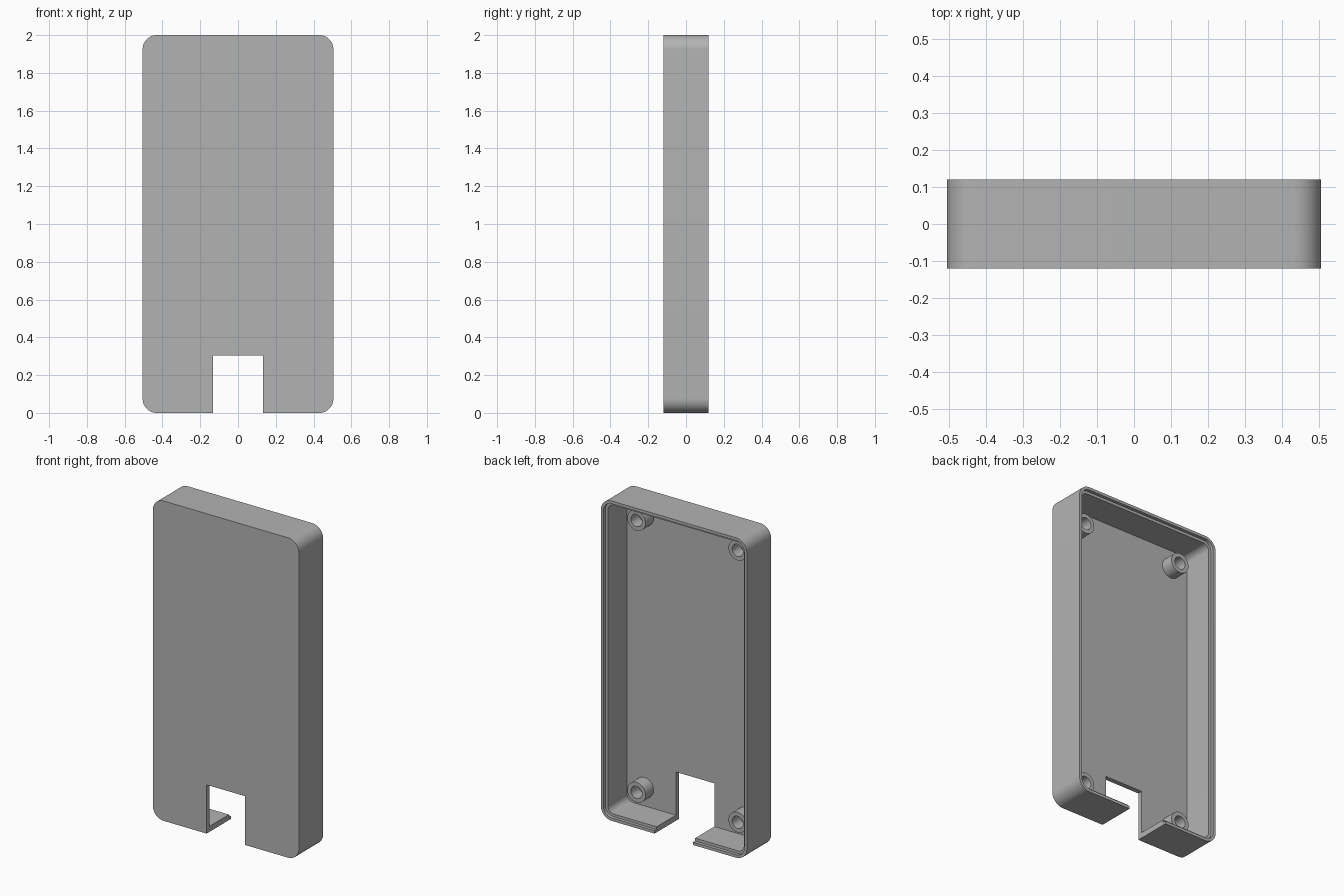
import bpy, bmesh
from math import cos, sin, pi, radians

if "Cube" in bpy.data.objects:
    bpy.data.objects.remove(bpy.data.objects["Cube"], do_unlink=True)

WIDTH, HEIGHT, DEPTH = 1.01, 2.0, 0.24
CORNER = 0.075
PANEL, WALL, RIM, STEP = 0.03, 0.035, 0.018, 0.02
FRONT, BACK = -DEPTH / 2, DEPTH / 2
FLOOR = FRONT + PANEL

grey = bpy.data.materials.new("plastic_grey")
grey.use_nodes = True
colour = (0.45, 0.45, 0.45, 1)
grey.diffuse_color = colour
grey.node_tree.nodes["Principled BSDF"].inputs["Base Color"].default_value = colour


def rounded_ring(inset, y, steps=12):
    """Rounded rectangle in the xz plane, shrunk by inset."""
    r = CORNER - inset
    cx, cz = WIDTH / 2 - CORNER, HEIGHT / 2 - CORNER
    points = []
    for quarter, (sx, sz) in enumerate([(1, 1), (-1, 1), (-1, -1), (1, -1)]):
        for i in range(steps + 1):
            a = (quarter + i / steps) * pi / 2
            points.append((sx * cx + r * cos(a), y, HEIGHT / 2 + sz * cz + r * sin(a)))
    return points


def circle_ring(radius, y, x, z, count=40):
    return [(x + radius * cos(2 * pi * i / count), y, z + radius * sin(2 * pi * i / count))
            for i in range(count)]


def loft(name, rings):
    """Skin a stack of matching rings and cap both ends."""
    bm = bmesh.new()
    loops = [[bm.verts.new(p) for p in ring] for ring in rings]
    for a, b in zip(loops, loops[1:]):
        for i in range(len(a)):
            j = (i + 1) % len(a)
            bm.faces.new((a[i], a[j], b[j], b[i]))
    bm.faces.new(loops[0])
    bm.faces.new(loops[-1])
    bmesh.ops.recalc_face_normals(bm, faces=bm.faces)
    mesh = bpy.data.meshes.new(name)
    bm.to_mesh(mesh)
    bm.free()
    mesh.materials.append(grey)
    obj = bpy.data.objects.new(name, mesh)
    bpy.context.collection.objects.link(obj)
    return obj


def smooth(obj):
    bpy.ops.object.select_all(action="DESELECT")
    obj.select_set(True)
    bpy.context.view_layer.objects.active = obj
    bpy.ops.object.shade_smooth_by_angle(angle=radians(30))


# Tray: outer shell, stepped rim and hollow interior open to the back
tray = loft("case_shell", [
    rounded_ring(0, FRONT), rounded_ring(0, BACK),
    rounded_ring(RIM, BACK), rounded_ring(RIM, BACK - STEP),
    rounded_ring(WALL, BACK - STEP), rounded_ring(WALL, FLOOR)])

# Notch through the front panel and the bottom wall
bpy.ops.mesh.primitive_cube_add(size=1, location=(0, 0, 0.1025))
cutter = bpy.context.object
cutter.name = "notch_cutter"
cutter.scale = (0.266, 1, 0.405)
cut = tray.modifiers.new("notch", "BOOLEAN")
cut.operation = "DIFFERENCE"
cut.solver = "EXACT"
cut.object = cutter
smooth(tray)
bpy.ops.object.modifier_apply(modifier="notch")
bpy.data.objects.remove(cutter, do_unlink=True)

# Hollow screw posts in the four corners
for side, x in (("right", -0.35), ("left", 0.35)):
    for level, z in (("lower", 0.15), ("upper", 1.85)):
        post = loft(f"screw_post_{level}_{side}", [
            circle_ring(0.063, FLOOR - 0.01, x, z), circle_ring(0.063, -0.01, x, z),
            circle_ring(0.038, -0.01, x, z), circle_ring(0.038, FLOOR + 0.002, x, z)])
        smooth(post)
